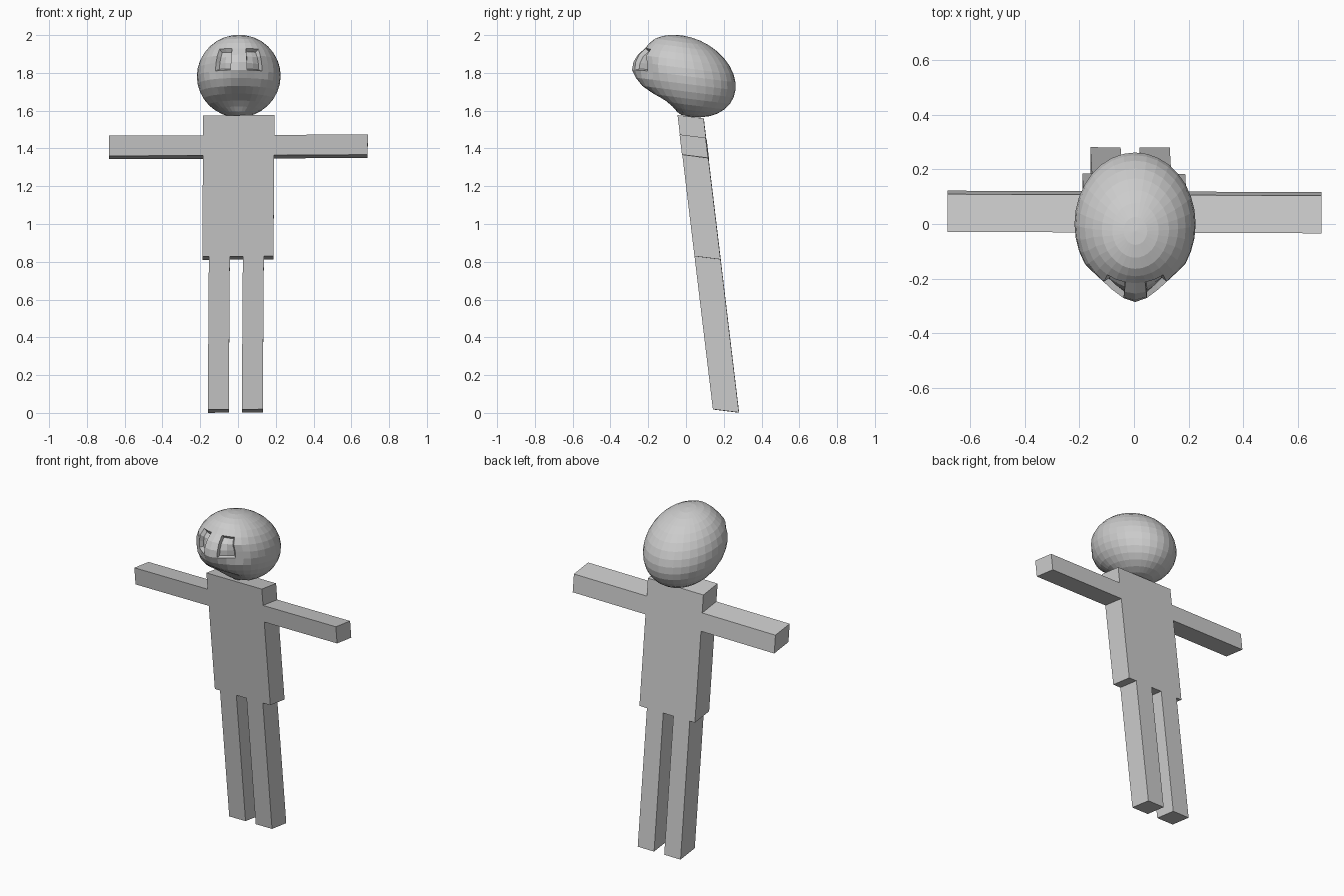
import bpy, bmesh, math
from mathutils import Matrix, Vector

cube = bpy.data.objects.get("Cube")
if cube:
    bpy.data.objects.remove(cube, do_unlink=True)

grey = bpy.data.materials.new("plain_grey")
grey.use_nodes = True
grey.diffuse_color = (0.6, 0.6, 0.6, 1)
grey.node_tree.nodes["Principled BSDF"].inputs["Base Color"].default_value = (0.6, 0.6, 0.6, 1)

# Every part shares one leaning, slightly skewed frame
LEAN = Matrix(((1, 0, 0.007, -0.008),
               (-0.004, 1, -0.12, 0.213),
               (0.005, -0.126, 1, 0),
               (0, 0, 0, 1)))


def finish(name, bm):
    bmesh.ops.recalc_face_normals(bm, faces=bm.faces)
    mesh = bpy.data.meshes.new(name)
    bm.to_mesh(mesh)
    bm.free()
    mesh.materials.append(grey)
    obj = bpy.data.objects.new(name, mesh)
    bpy.context.collection.objects.link(obj)
    return obj


def box(name, x0, x1, z0, z1, depth=0.138):
    bm = bmesh.new()
    bmesh.ops.create_cube(bm, size=1)
    size = Matrix.Diagonal((x1 - x0, depth, z1 - z0, 1))
    place = Matrix.Translation(((x0 + x1) / 2, 0, (z0 + z1) / 2))
    bm.transform(LEAN @ place @ size)
    return finish(name, bm)


# Body and limbs
box("torso", -0.187, 0.19, 0.82, 1.567)
box("left_arm", 0.19, 0.685, 1.355, 1.462)
box("right_arm", -0.685, -0.187, 1.355, 1.462)
box("left_leg", 0.028, 0.139, 0.01, 0.82)
box("right_leg", -0.152, -0.041, 0.01, 0.82)


def bump(value, centre, width):
    return math.exp(-((value - centre) / width) ** 2)


# Head: skewed faceted ellipsoid with a shaped face
bm = bmesh.new()
bmesh.ops.create_uvsphere(bm, u_segments=32, v_segments=16, radius=1)

# Eye regions, chosen by longitude and latitude on the round sphere
eyes = {1: [], -1: []}
for face in bm.faces:
    c = face.calc_center_median()
    lon = math.degrees(math.atan2(c.x, -c.y))
    lat = math.degrees(math.asin(c.z / c.length))
    if 11 < abs(lon) < 34 and 0 < lat < 34:
        eyes[1 if lon > 0 else -1].append(face)

skew = LEAN.to_3x3().to_4x4()
skew[1][0] = skew[2][0] = 0
bm.transform(Matrix.Translation((0.004, 0, 1.783)) @ skew @ Matrix.Diagonal((0.222, 0.262, 0.216, 1)))

for v in bm.verts:
    x, y, z = abs(v.co.x - 0.004), v.co.y, v.co.z
    if y > -0.03:
        continue
    y -= 0.024 * bump(x, 0, 0.06) * bump(z, 1.82, 0.06)      # nose
    y += 0.07 * bump(x, 0, 0.1) * bump(z, 1.645, 0.05)       # mouth hollow
    y += 0.018 * bump(x, 0, 0.15) * bump(z, 1.94, 0.03)      # brow
    v.co.y = max(y, -0.318 + 0.92 * x) if x < 0.19 else y    # flat cheeks

# Sunken eye sockets
for faces in eyes.values():
    bmesh.ops.inset_region(bm, faces=faces, thickness=0.008, depth=-0.022, use_even_offset=True)
finish("head", bm)
